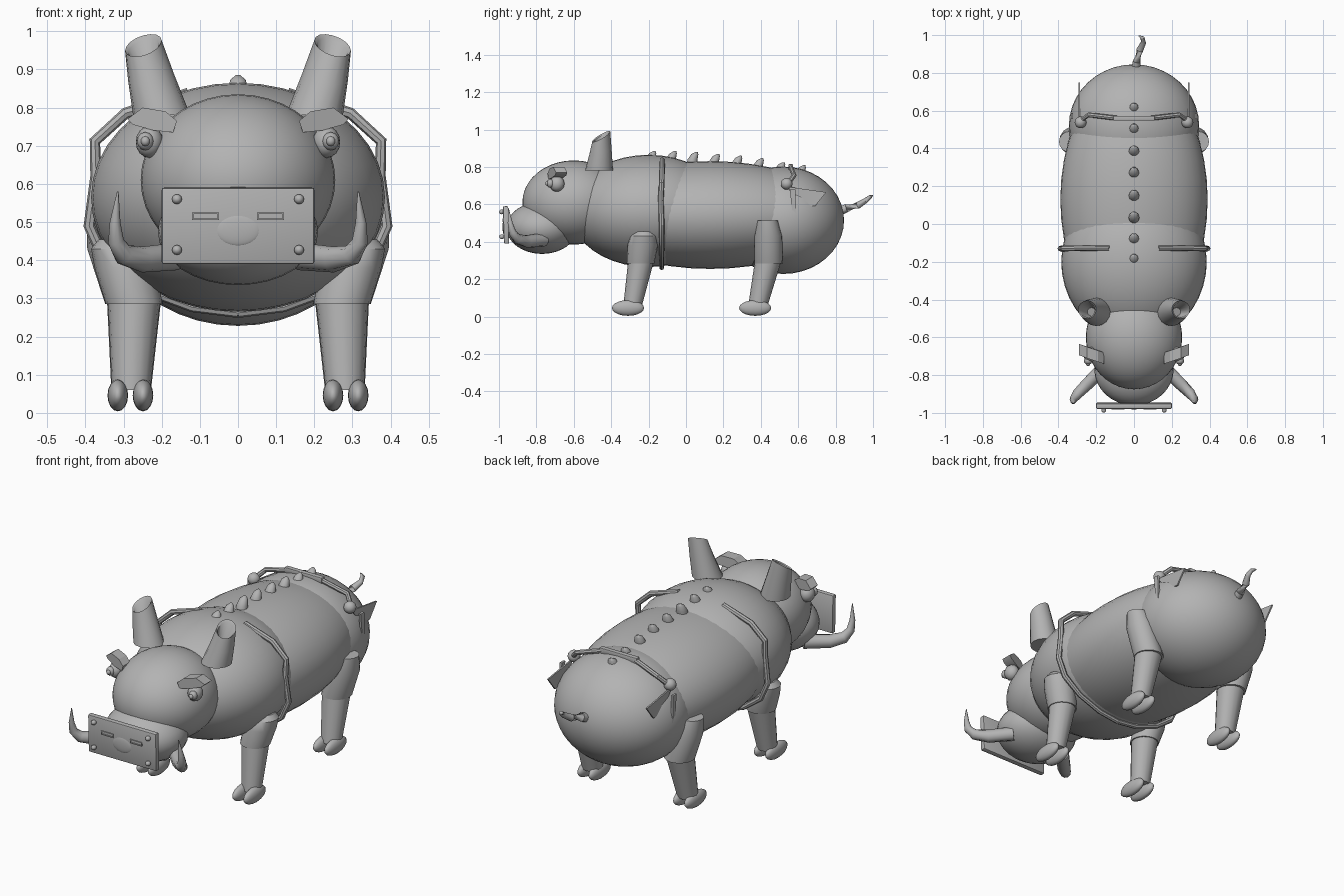
import bpy, bmesh, math
from mathutils import Vector, Matrix

if "Cube" in bpy.data.objects:
    bpy.data.objects.remove(bpy.data.objects["Cube"])

grey = bpy.data.materials.new("plain grey")
grey.diffuse_color = (0.45, 0.45, 0.45, 1)
grey.use_nodes = True
grey.node_tree.nodes["Principled BSDF"].inputs["Base Color"].default_value = grey.diffuse_color


def finish(name, bm, angle=40):
    bmesh.ops.recalc_face_normals(bm, faces=bm.faces)
    me = bpy.data.meshes.new(name)
    bm.to_mesh(me)
    bm.free()
    me.materials.append(grey)
    ob = bpy.data.objects.new(name, me)
    bpy.context.collection.objects.link(ob)
    bpy.ops.object.select_all(action='DESELECT')
    ob.select_set(True)
    bpy.context.view_layer.objects.active = ob
    if angle:
        bpy.ops.object.shade_smooth_by_angle(angle=math.radians(angle))
    return ob


def ball(name, loc, rad, seg=32, rings=16, along_y=True):
    bm = bmesh.new()
    bmesh.ops.create_uvsphere(bm, u_segments=seg, v_segments=rings, radius=1)
    if along_y:
        bmesh.ops.rotate(bm, verts=bm.verts, matrix=Matrix.Rotation(math.pi / 2, 3, 'X'))
    bmesh.ops.scale(bm, verts=bm.verts, vec=rad)
    bmesh.ops.translate(bm, verts=bm.verts, vec=loc)
    return finish(name, bm)


def box(name, loc, size, tilt=0, bevel=0.0):
    bm = bmesh.new()
    bmesh.ops.create_cube(bm, size=1)
    bmesh.ops.scale(bm, verts=bm.verts, vec=size)
    if bevel:
        bmesh.ops.bevel(bm, geom=bm.edges[:], offset=bevel, segments=2, affect='EDGES', profile=0.5)
    bmesh.ops.rotate(bm, verts=bm.verts, matrix=Matrix.Rotation(tilt, 3, 'X'))
    bmesh.ops.translate(bm, verts=bm.verts, vec=loc)
    return finish(name, bm, 30)


def tube(name, pts, sides=16, angle=40, level=False):
    """Skin rings along points (x, y, z, radius); level keeps rings horizontal."""
    bm = bmesh.new()
    P = [Vector(p[:3]) for p in pts]
    rings = []
    for i, p in enumerate(P):
        t = (P[min(i + 1, len(P) - 1)] - P[max(i - 1, 0)]).normalized()
        if level:
            t = Vector((0, 0, 1))
        ref = Vector((0, 1, 0)) if abs(t.y) < 0.9 else Vector((1, 0, 0))
        u = t.cross(ref).normalized()
        v = t.cross(u)
        ring = []
        for k in range(sides):
            a = 2 * math.pi * k / sides
            ring.append(bm.verts.new(p + (u * math.cos(a) + v * math.sin(a)) * pts[i][3]))
        rings.append(ring)
    for a, b in zip(rings, rings[1:]):
        for k in range(sides):
            j = (k + 1) % sides
            bm.faces.new((a[k], a[j], b[j], b[k]))
    bm.faces.new(rings[0])
    bm.faces.new(rings[-1])
    return finish(name, bm, angle)


def plate(name, x, outline, thick=0.008):
    """Thin upright plate from a (y, z) outline."""
    bm = bmesh.new()
    f = bm.faces.new([bm.verts.new((x - thick / 2, y, z)) for y, z in outline])
    r = bmesh.ops.extrude_face_region(bm, geom=[f])
    vs = [g for g in r['geom'] if isinstance(g, bmesh.types.BMVert)]
    bmesh.ops.translate(bm, verts=vs, vec=(thick, 0, 0))
    return finish(name, bm, 0)


# Body masses
ball("hindquarters", (0, .52, .515), (.345, .325, .287), 40, 20)
ball("belly", (0, .13, .543), (.39, .68, .288), 40, 20)
ball("shoulders", (0, -.2, .565), (.385, .42, .30), 40, 20)
ball("head", (0, -.6, .61), (.255, .275, .225), 40, 20)
ball("snout", (0, -.77, .475), (.21, .19, .14))

# Snout plate with rivets, slots and nose pad
box("snout_plate", (0, -.962, .49), (.40, .028, .20), .03, .006)
ball("nose_pad", (0, -.972, .48), (.06, .009, .043))
for s in (-1, 1):
    for z in (.427, .56):
        ball("rivet", (s * .16, -.985, z), (.013, .014, .013), 12, 8)
    for dz in (-.008, .008):
        box("slot_rim", (s * .085, -.978, .515 + dz), (.07, .008, .004))
    for dx in (-.033, .033):
        box("slot_end", (s * .085 + dx, -.978, .515), (.004, .008, .02))

# Back spikes leaning towards the tail
spikes = [(-.19, .885), (-.08, .885), (.035, .88), (.15, .87),
          (.27, .86), (.385, .847), (.5, .825), (.61, .81)]
for y, z in spikes:
    tube("back_spike", [(0, y - .005, z - .075, .03), (0, y, z - .04, .028),
                        (0, y + .012, z - .012, .02), (0, y + .022, z, .006)],
         10, 60, True)

# Tail with a hooked tip
tube("tail", [(.005, .80, .555, .024), (.015, .86, .58, .022), (.03, .92, .595, .019),
              (.05, .96, .62, .014), (.045, .985, .64, .011), (.025, .997, .647, .003)], 10)

for s in (-1, 1):
    # Tusk
    tube("tusk", [(s * .16, -.76, .41, .036), (s * .25, -.85, .402, .034),
                  (s * .30, -.90, .415, .028), (s * .32, -.928, .45, .021),
                  (s * .322, -.94, .50, .014), (s * .315, -.95, .58, .002)], 10)

    # Ear: tapered hollow cup with a slanted rim
    bm = bmesh.new()
    rows = []
    for cx, cy, cz, r, sl in ((.20, -.465, .78, .075, 0), (.228, -.458, .88, .06, .3),
                              (.248, -.453, .963, .048, .55), (.247, -.455, .955, .04, .55),
                              (.225, -.465, .87, .022, .3)):
        row = []
        for k in range(16):
            a = math.tau * k / 16
            dx, dy = r * math.cos(a), r * math.sin(a)
            row.append(bm.verts.new((s * (cx + dx), cy + dy, cz + sl * (dy - .5 * dx))))
        rows.append(row)
    for a, b in zip(rows, rows[1:]):
        for k in range(16):
            j = (k + 1) % 16
            bm.faces.new((a[k], a[j], b[j], b[k]))
    bm.faces.new(rows[0])
    bm.faces.new(rows[-1])
    finish("ear", bm)

    # Eye and brow
    ball("eye", (s * .232, -.69, .71), (.036, .04, .042), 16, 10)
    ball("pupil", (s * .243, -.725, .712), (.022, .02, .024), 12, 8)
    ball("eye_glint", (s * .243, -.742, .712), (.012, .01, .013), 10, 6)
    bm = bmesh.new()
    ends = []
    for front, dy in ((True, -.03), (False, .03)):
        ends.append([bm.verts.new((s * x, y + dy, z)) for x, y, z in (
            (.16, -.71, .765), (.19, -.70, .79), (.25, -.68, .80), (.29, -.665, .77),
            (.275, -.67, .755), (.22, -.69, .74), (.17, -.705, .735))])
    bm.faces.new(ends[0])
    bm.faces.new(ends[1])
    for k in range(7):
        j = (k + 1) % 7
        bm.faces.new((ends[0][k], ends[0][j], ends[1][j], ends[1][k]))
    finish("brow", bm, 30)

    # Legs: upper sleeve, lower leg and two toes
    tube("front_thigh", [(s * .32, -.225, .455, .045), (s * .315, -.228, .43, .07),
                         (s * .295, -.232, .38, .081), (s * .272, -.243, .285, .074)],
         16, 40, True)
    tube("front_shin", [(s * .272, -.238, .31, .070), (s * .28, -.285, .06, .05)], 16, 40, True)
    tube("rear_thigh", [(s * .342, .435, .515, .055), (s * .32, .44, .43, .075),
                        (s * .272, .442, .285, .076)], 16, 40, True)
    tube("rear_shin", [(s * .272, .442, .31, .072), (s * .28, .385, .06, .052)], 16, 40, True)
    for y in (-.31, .37):
        for x in (.249, .315):
            ball("toe", (s * x, y, .046), (.027, .086, .042), 16, 10)

    # Chest strap, one half per side
    tube("chest_strap", [(s * .13, -.128, .838, .014), (s * .295, -.128, .785, .015),
                         (s * .375, -.13, .712, .015), (s * .372, -.135, .62, .015),
                         (s * .39, -.13, .49, .015), (s * .35, -.13, .40, .015),
                         (s * .25, -.13, .325, .013), (s * .12, -.13, .277, .013),
                         (0, -.13, .262, .013)], 8, 30)

    # Rump harness: rods, joint knobs and hanging plates
    tube("harness_rod", [(s * .09, .56, .80, .013), (s * .24, .578, .755, .013),
                         (s * .285, .545, .71, .013)], 8, 30)
    ball("harness_knob", (s * .283, .538, .71), (.031, .031, .031), 16, 10)
    plate("harness_flag", s * .29, [(.54, .695), (.75, .665), (.69, .59), (.61, .60)])
    plate("harness_blade", s * .328, [(.555, .68), (.585, .68), (.59, .51), (.575, .50)], .012)
box("harness_clasp", (0, .56, .80), (.22, .026, .03), 0, .004)
